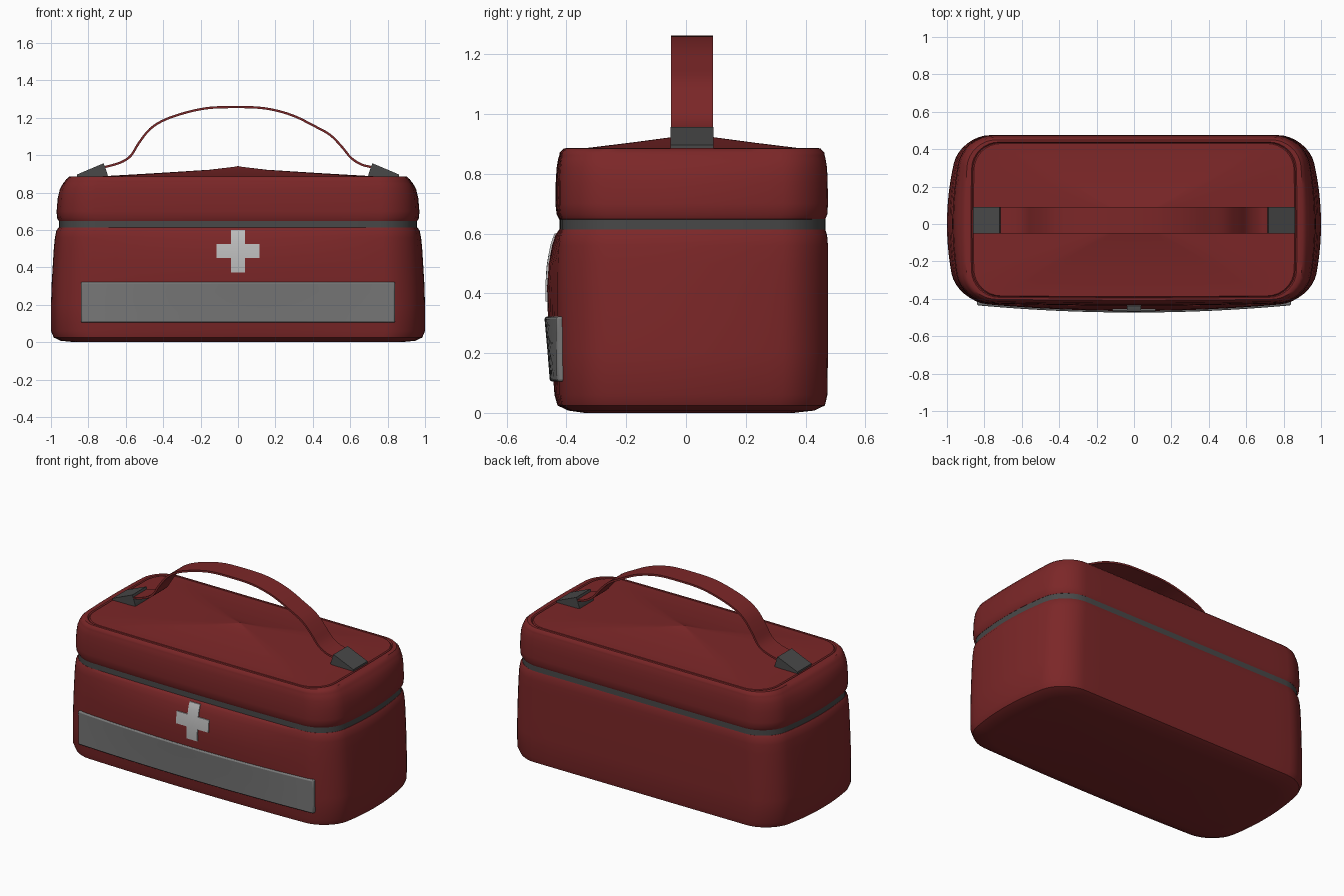
import bpy, bmesh, math
from mathutils import Vector

if "Cube" in bpy.data.objects:
    bpy.data.objects.remove(bpy.data.objects["Cube"])


def material(name, r, g, b):
    m = bpy.data.materials.new(name)
    m.use_nodes = True
    m.diffuse_color = (r, g, b, 1)
    m.node_tree.nodes["Principled BSDF"].inputs["Base Color"].default_value = (r, g, b, 1)
    return m


RED = material("dark_red_fabric", 0.2, 0.02, 0.021)
DARK = material("dark_grey_trim", 0.065, 0.065, 0.065)
GREY = material("grey_pocket", 0.19, 0.19, 0.19)
LIGHT = material("light_grey_cross", 0.5, 0.5, 0.5)


def finish(name, bm, mat, angle=40):
    bmesh.ops.recalc_face_normals(bm, faces=bm.faces)
    me = bpy.data.meshes.new(name)
    bm.to_mesh(me)
    bm.free()
    me.materials.append(mat)
    ob = bpy.data.objects.new(name, me)
    bpy.context.collection.objects.link(ob)
    bpy.ops.object.select_all(action='DESELECT')
    ob.select_set(True)
    bpy.context.view_layer.objects.active = ob
    if angle:
        bpy.ops.object.shade_smooth_by_angle(angle=math.radians(angle))
    return ob


def outline(z, hx, side, yf, front, yb, r, steps=8):
    """Rounded rectangle whose sides and front bow outwards."""
    pts = []
    corners = [(hx, yb, 0), (-hx, yb, 1), (-hx, yf, 2), (hx, yf, 3)]
    for cx, cy, q in corners:
        ox = cx - math.copysign(r, cx)
        oy = cy - math.copysign(r, cy)
        for i in range(steps + 1):
            a = math.pi / 2 * (q + i / steps)
            pts.append((ox + r * math.cos(a), oy + r * math.sin(a)))
        # subdivide the straight run towards the next corner
        nx, ny, _ = corners[(q + 1) % 4]
        nx -= math.copysign(r, nx)
        ny -= math.copysign(r, ny)
        a = math.pi / 2 * (q + 1)
        end = (nx + r * math.cos(a), ny + r * math.sin(a))
        start = pts[-1]
        for i in range(1, 12):
            t = i / 12
            pts.append((start[0] + (end[0] - start[0]) * t, start[1] + (end[1] - start[1]) * t))
    out = []
    for x, y in pts:
        bow_x = side * (1 - (y / 0.48) ** 2) * x / hx
        bow_y = front * (1 - (x / hx) ** 2) * max(0, y / yf)
        out.append(Vector((x + bow_x, y - bow_y, z)))
    return out


def loft(name, rings, mat, peak=None):
    bm = bmesh.new()
    loops = [[bm.verts.new(p) for p in ring] for ring in rings]
    n = len(loops[0])
    for a, b in zip(loops, loops[1:]):
        for i in range(n):
            j = (i + 1) % n
            bm.faces.new((a[i], a[j], b[j], b[i]))
    bm.faces.new(loops[0][::-1])
    if peak:
        top = bm.verts.new(peak)
        for i in range(n):
            bm.faces.new((loops[-1][i], loops[-1][(i + 1) % n], top))
    else:
        bm.faces.new(loops[-1])
    return finish(name, bm, mat)


# Main body: z, half width, side bow, front, front bow, back, corner radius
BODY = [
    (0.0, 0.80, 0.07, -0.33, 0.01, 0.36, 0.13),
    (0.008, 0.87, 0.08, -0.38, 0.015, 0.43, 0.14),
    (0.025, 0.905, 0.08, -0.41, 0.02, 0.465, 0.15),
    (0.06, 0.92, 0.08, -0.415, 0.025, 0.473, 0.15),
    (0.20, 0.92, 0.08, -0.415, 0.036, 0.475, 0.15),
    (0.32, 0.918, 0.078, -0.415, 0.047, 0.475, 0.15),
    (0.42, 0.915, 0.075, -0.415, 0.05, 0.475, 0.15),
    (0.50, 0.912, 0.073, -0.415, 0.045, 0.475, 0.15),
    (0.56, 0.908, 0.071, -0.415, 0.033, 0.475, 0.15),
    (0.595, 0.903, 0.069, -0.415, 0.022, 0.472, 0.15),
    (0.613, 0.893, 0.067, -0.41, 0.015, 0.466, 0.15),
    (0.618, 0.87, 0.065, -0.40, 0.015, 0.45, 0.15),
]
loft("bag_body", [outline(*row) for row in BODY], RED)

# Zip band between body and lid
band = (0.892, 0.066, -0.41, 0.014, 0.466, 0.15)
loft("zip_band", [outline(z, *band) for z in (0.612, 0.65)], DARK)

# Lid with rim, seam groove and raised centre
LID = [
    (0.644, 0.87, 0.065, -0.40, 0.014, 0.45, 0.15),
    (0.648, 0.893, 0.066, -0.41, 0.015, 0.466, 0.15),
    (0.665, 0.902, 0.066, -0.417, 0.016, 0.473, 0.15),
    (0.70, 0.905, 0.065, -0.42, 0.017, 0.475, 0.15),
    (0.77, 0.904, 0.06, -0.42, 0.016, 0.474, 0.15),
    (0.82, 0.902, 0.05, -0.418, 0.015, 0.472, 0.15),
    (0.85, 0.897, 0.038, -0.415, 0.013, 0.467, 0.15),
    (0.862, 0.893, 0.032, -0.412, 0.012, 0.464, 0.15),
    (0.87, 0.892, 0.028, -0.412, 0.011, 0.463, 0.15),
    (0.885, 0.88, 0.022, -0.40, 0.008, 0.45, 0.145),
    (0.886, 0.862, 0.01, -0.39, 0.006, 0.438, 0.14),
    (0.879, 0.857, 0.008, -0.386, 0.006, 0.434, 0.14),
    (0.886, 0.852, 0.006, -0.382, 0.006, 0.43, 0.14),
]
lid_rings = [outline(*row) for row in LID]
centre = Vector((0, 0.022, 0))
for scale, z in ((0.85, 0.887), (0.6, 0.904), (0.35, 0.922), (0.12, 0.938)):
    ring = [centre + (p - centre) * scale for p in lid_rings[-1]]
    for p in ring:
        p.z = z
    lid_rings.append(ring)
loft("lid", lid_rings, RED, (0, 0.022, 0.942))


def front_y(x, z):
    """Height of the bowed front face of the body."""
    for a, b in zip(BODY, BODY[1:]):
        if a[0] <= z <= b[0]:
            t = (z - a[0]) / (b[0] - a[0])
            hx, _, yf, bow = [a[i] + (b[i] - a[i]) * t for i in range(1, 5)]
            return yf - bow * (1 - (x / hx) ** 2)
    return BODY[-1][3]


def front_patch(name, xs, zs, mat, offset, thickness, keep=lambda x, z: True):
    """Plate that hugs the front face; keep picks the cells to fill."""
    bm = bmesh.new()
    grid = [[bm.verts.new((x, front_y(x, z) - offset, z)) for z in zs] for x in xs]
    for i in range(len(xs) - 1):
        for j in range(len(zs) - 1):
            if keep((xs[i] + xs[i + 1]) / 2, (zs[j] + zs[j + 1]) / 2):
                bm.faces.new((grid[i][j], grid[i + 1][j], grid[i + 1][j + 1], grid[i][j + 1]))
    bmesh.ops.delete(bm, geom=[v for v in bm.verts if not v.link_faces], context='VERTS')
    base = bm.faces[:]
    ext = bmesh.ops.extrude_face_region(bm, geom=base, use_keep_orig=True)
    for v in ext["geom"]:
        if isinstance(v, bmesh.types.BMVert):
            v.co.y += thickness
    return finish(name, bm, mat, 30)


def spaced(a, b, n):
    return [a + (b - a) * i / n for i in range(n + 1)]


# Front pocket panel, with a bevelled edge
pocket = front_patch("front_pocket", spaced(-0.84, 0.84, 28), spaced(0.105, 0.322, 4), GREY, 0.012, 0.05)
bev = pocket.modifiers.new("soft_edge", 'BEVEL')
bev.width = 0.008
bev.segments = 2

# Cross emblem plate
cx, cz = 0.038, 0.488
front_patch("cross_emblem", [-0.115, -0.075, -cx, 0, cx, 0.075, 0.115],
            [0.373, 0.41, cz - cx, cz, cz + cx, 0.56, 0.58, 0.60], LIGHT, 0.006, 0.009,
            lambda x, z: abs(x) < cx or abs(z - cz) < cx)

# Carry strap swept across the lid
Y0, Y1 = -0.05, 0.09
PATH = [(-0.80, 0.915), (-0.71, 0.937), (-0.63, 0.96), (-0.575, 0.995), (-0.53, 1.065), (-0.47, 1.14),
        (-0.39, 1.19), (-0.27, 1.23), (-0.15, 1.253), (0, 1.257), (0.12, 1.253), (0.22, 1.235),
        (0.31, 1.205), (0.40, 1.16), (0.49, 1.11), (0.555, 1.045), (0.605, 0.985), (0.66, 0.95),
        (0.71, 0.937), (0.80, 0.915)]


def smooth_path(points, n=4):
    out = []
    for i in range(len(points) - 1):
        p = [Vector(points[min(max(i + k, 0), len(points) - 1)]) for k in (-1, 0, 1, 2)]
        for s in range(n):
            t = s / n
            out.append(0.5 * (2 * p[1] + (p[2] - p[0]) * t + (2 * p[0] - 5 * p[1] + 4 * p[2] - p[3]) * t * t
                              + (3 * p[1] - p[0] - 3 * p[2] + p[3]) * t ** 3))
    return out + [Vector(points[-1])]


path = smooth_path(PATH)
strap_rings = []
for i, p in enumerate(path):
    d = (path[min(i + 1, len(path) - 1)] - path[max(i - 1, 0)]).normalized()
    nrm = Vector((-d.y, d.x)) * 0.006
    hi, lo = p + nrm, p - nrm
    strap_rings.append([Vector((q.x, y, q.y)) for q, y in ((hi, Y0), (hi, Y1), (lo, Y1), (lo, Y0))])
loft("carry_strap", strap_rings, RED)

# Wedge clips holding the strap ends
for side, label in ((1, "left"), (-1, "right")):
    profile = [(0.695, 0.885), (0.70, 0.905), (0.718, 0.957), (0.86, 0.897), (0.86, 0.88)]
    wedge = [[Vector((side * x, y, z)) for x, z in profile] for y in (Y0 - 0.002, Y1 + 0.002)]
    clip = loft(label + "_strap_clip", wedge, DARK)
    clip.data.shade_flat()
